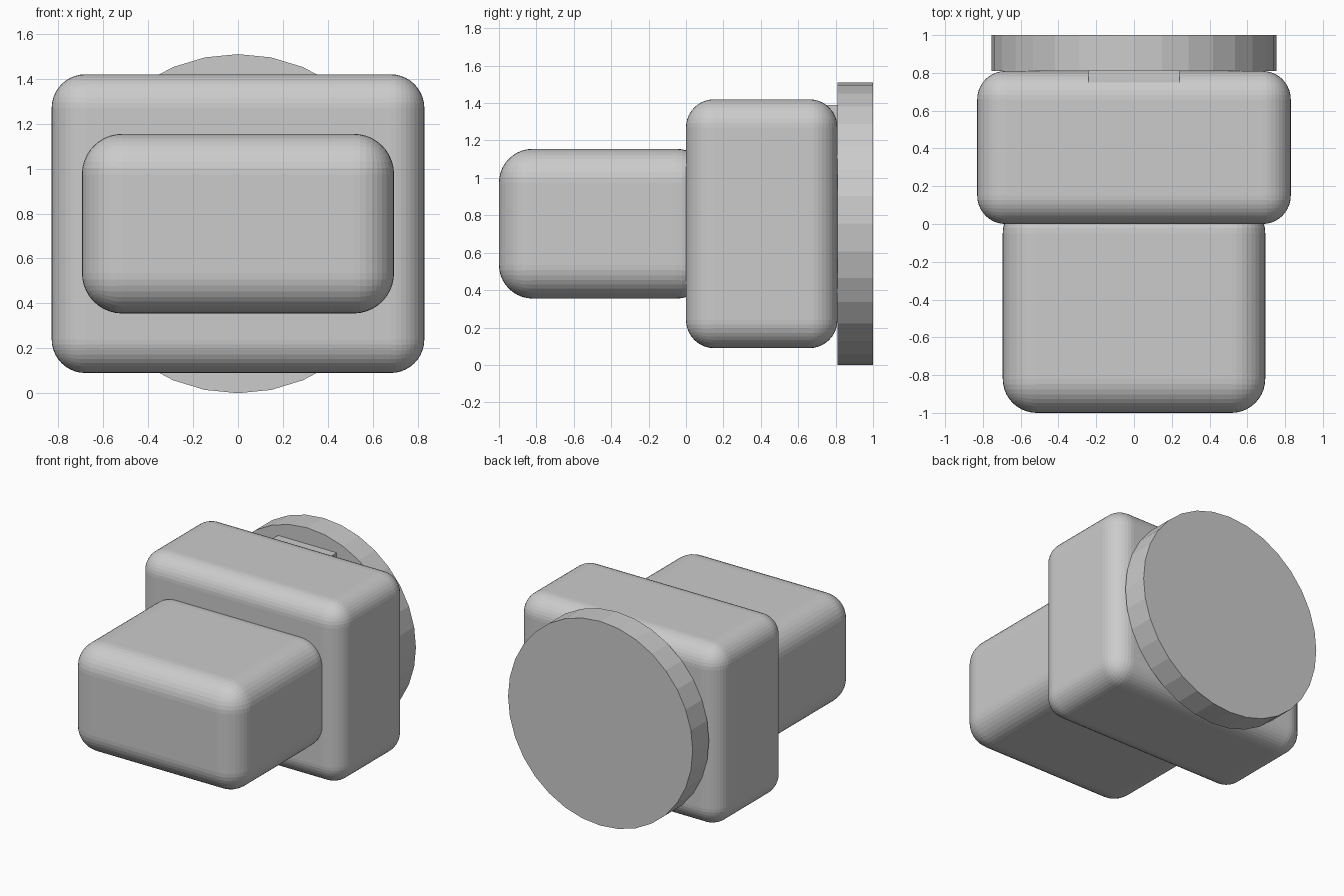
import bpy
import math

cube = bpy.data.objects.get("Cube")
if cube:
    bpy.data.objects.remove(cube, do_unlink=True)

GREY = (0.6, 0.6, 0.6, 1.0)
grey = bpy.data.materials.new("light_grey")
grey.use_nodes = True
grey.diffuse_color = GREY
grey.node_tree.nodes["Principled BSDF"].inputs["Base Color"].default_value = GREY


def box(name, low, high, radius=0.0):
    """Box between two corners, with rounded edges if a radius is given."""
    center = [(a + b) / 2 for a, b in zip(low, high)]
    bpy.ops.mesh.primitive_cube_add(size=1, location=center)
    obj = bpy.context.object
    obj.name = name
    obj.scale = [b - a for a, b in zip(low, high)]
    bpy.ops.object.transform_apply(location=False, rotation=False, scale=True)
    obj.data.materials.append(grey)
    if radius:
        bevel = obj.modifiers.new("rounded_edges", 'BEVEL')
        bevel.width = radius
        bevel.segments = 10
    return obj


# Rounded blocks: narrow front, wide body
box("front_block", (-0.695, -1.0, 0.355), (0.695, 0.13, 1.155), 0.18)
box("main_body", (-0.83, 0.0, 0.09), (0.83, 0.81, 1.42), 0.15)

# Tab joining the body to the disc
box("connector_tab", (-0.24, 0.7, 0.95), (0.24, 0.82, 1.39))

# Flat faceted disc at the back
bpy.ops.mesh.primitive_cylinder_add(vertices=32, radius=0.755, depth=0.19,
                                    location=(0, 0.905, 0.755),
                                    rotation=(math.pi / 2, 0, 0))
disc = bpy.context.object
disc.name = "back_disc"
disc.data.materials.append(grey)
